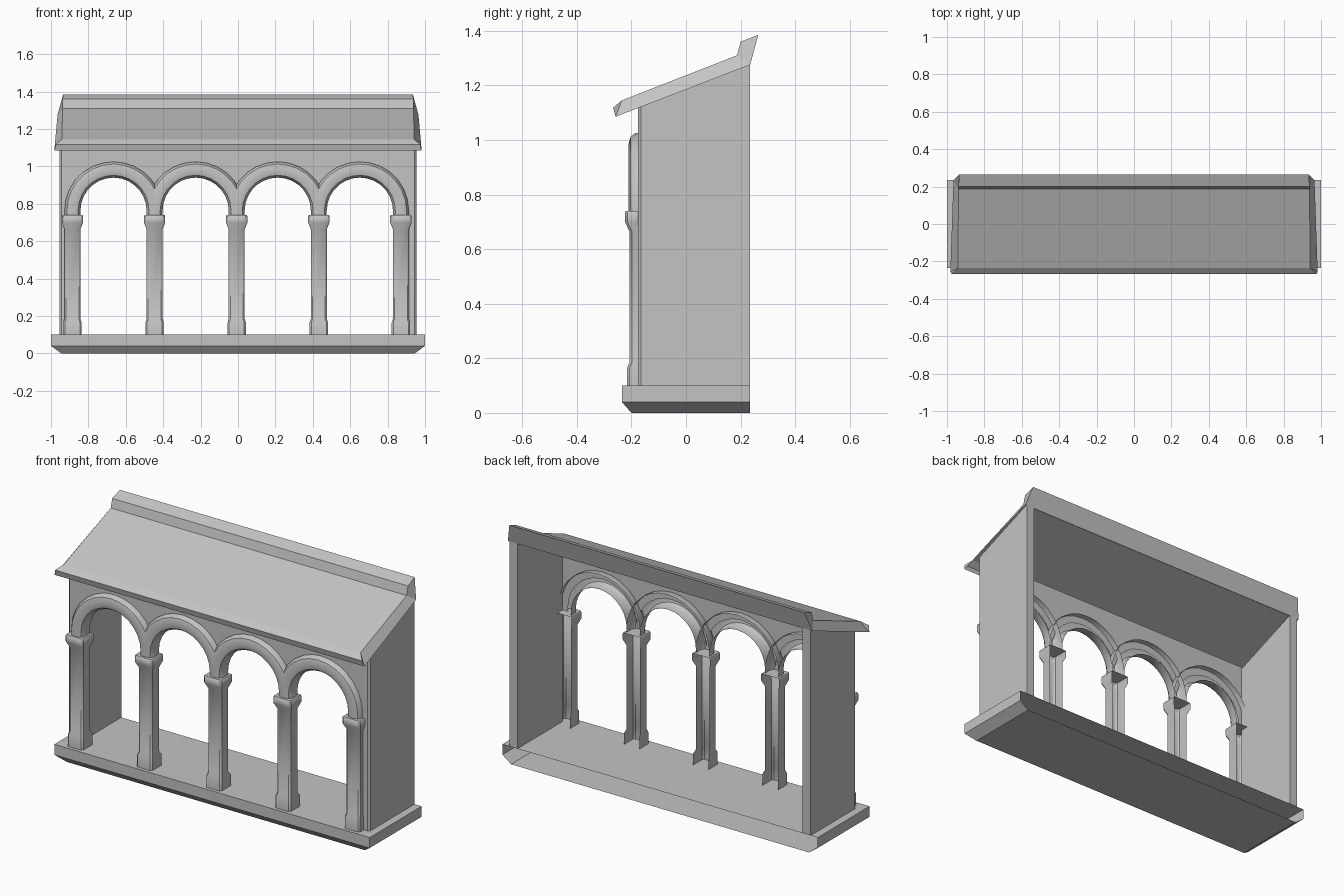
import bpy, bmesh, math

if "Cube" in bpy.data.objects:
    bpy.data.objects.remove(bpy.data.objects["Cube"], do_unlink=True)

GREY = (0.55, 0.55, 0.55, 1)
stone = bpy.data.materials.new("grey stone")
stone.use_nodes = True
stone.diffuse_color = GREY
bsdf = next(n for n in stone.node_tree.nodes if n.type == 'BSDF_PRINCIPLED')
bsdf.inputs["Base Color"].default_value = GREY
bsdf.inputs["Roughness"].default_value = 0.8

BACK = 0.235        # open rear plane
WALL_FRONT = -0.175
COUNT = 4           # arches
PITCH = 0.439
FIRST = -0.885      # first column centre
SPRING = 0.763      # arch centre height
RADIUS = PITCH / 2
CAP_TOP = 0.74


def finish(name, bm, smooth=False, recalc=True):
    if recalc:
        bmesh.ops.recalc_face_normals(bm, faces=bm.faces)
    mesh = bpy.data.meshes.new(name)
    bm.to_mesh(mesh)
    bm.free()
    mesh.materials.append(stone)
    obj = bpy.data.objects.new(name, mesh)
    bpy.context.collection.objects.link(obj)
    if smooth:
        bpy.ops.object.select_all(action='DESELECT')
        obj.select_set(True)
        bpy.context.view_layer.objects.active = obj
        bpy.ops.object.shade_smooth_by_angle(angle=math.radians(40))
    return obj


def loft(bm, rows):
    """Skin a list of equally long point rows; returns the vertex rows."""
    rows = [[bm.verts.new(p) for p in row] for row in rows]
    for a, b in zip(rows, rows[1:]):
        for i in range(len(a) - 1):
            bm.faces.new((a[i], a[i + 1], b[i + 1], b[i]))
    return rows


def channel(name, levels, cx, chamfer, caps):
    """Stacked U-shaped sections, open at the rear; level = z, half width, front, back."""
    bm = bmesh.new()
    rows = []
    for z, w, front, back in levels:
        half = [(w, back), (w, front + chamfer)]
        if chamfer:
            half.append((w - chamfer, front))
        plan = [(-x, y) for x, y in half] + half[::-1]
        rows.append([(cx + x, y, z) for x, y in plan])
    rows = loft(bm, rows)
    for i in caps:
        bm.faces.new(rows[i])
    return finish(name, bm, smooth=chamfer > 0)


# Floor slab with undercut edge, hollow at the rear
channel("floor_slab", [(0, 0.945, -0.2, BACK), (0.04, 1, -0.235, BACK),
                       (0.10, 1, -0.235, BACK)], 0, 0, (0, -1))

# Side walls with sloping tops and a small front corner chamfer
for side, label in ((1, "left"), (-1, "right")):
    bm = bmesh.new()
    plan = [(0.905, BACK), (0.955, BACK), (0.955, WALL_FRONT + 0.01),
            (0.945, WALL_FRONT), (0.905, WALL_FRONT)]
    low = [bm.verts.new((side * x, y, 0.10)) for x, y in plan]
    high = [bm.verts.new((side * x, y, 1.19 + 0.385 * y)) for x, y in plan]
    bm.faces.new(low)
    bm.faces.new(high)
    for i in range(len(plan)):
        j = (i + 1) % len(plan)
        bm.faces.new((low[i], low[j], high[j], high[i]))
    finish(label + "_wall", bm)

# Columns: plinth, shaft and flared capital
levels = [(0.10, 0.049, -0.216, -0.125), (0.165, 0.049, -0.216, -0.125),
          (0.185, 0.043, -0.207, -0.14), (0.665, 0.043, -0.207, -0.14),
          (0.70, 0.057, -0.224, -0.125), (0.735, 0.057, -0.224, -0.125),
          (CAP_TOP, 0.054, -0.221, -0.125)]
for i in range(COUNT + 1):
    channel(f"column_{i + 1}", levels, FIRST + i * PITCH, 0.009, (-1,))

# Arches: rounded mouldings, hollow at the rear
STEPS = 14
angles = [math.pi * (1 - k / STEPS) for k in range(STEPS + 1)]
half = [(0.0425, -0.14), (0.0425, -0.185), (0.03, -0.203)]
section = [(-r, y) for r, y in half] + [(0, -0.211)] + half[::-1]
for i in range(COUNT):
    cx = FIRST + (i + 0.5) * PITCH
    rows = [[(cx + (RADIUS + r) * math.cos(a), y, SPRING + (RADIUS + r) * math.sin(a))
             for r, y in section] for a in angles]
    rows.insert(0, [(x, y, CAP_TOP) for x, y, z in rows[0]])
    rows.append([(x, y, CAP_TOP) for x, y, z in rows[-1]])
    bm = bmesh.new()
    loft(bm, rows)
    finish(f"arch_{i + 1}", bm, smooth=True)

# Thin wall above the arches, as strips from arch line to roof
bm = bmesh.new()
outline = [(-0.945, CAP_TOP)]
for i in range(COUNT):
    cx = FIRST + (i + 0.5) * PITCH
    outline.append((cx - RADIUS, CAP_TOP))
    outline += [(cx + RADIUS * math.cos(a), SPRING + RADIUS * math.sin(a)) for a in angles]
    outline.append((cx + RADIUS, CAP_TOP))
outline.append((0.945, CAP_TOP))
for (x0, z0), (x1, z1) in zip(outline, outline[1:]):
    if x1 - x0 > 0.001:
        bm.faces.new([bm.verts.new((x, WALL_FRONT, z)) for x, z in
                      ((x0, z0), (x1, z1), (x1, 1.135), (x0, 1.135))])
bmesh.ops.remove_doubles(bm, verts=bm.verts, dist=0.0005)
finish("arcade_wall", bm, recalc=False)

# Lean-to roof shell with front lip, raised ridge and slanted ends (y, z, half length)
profile = [(-0.258, 1.085, 0.982), (-0.267, 1.118, 0.974), (-0.235, 1.145, 0.942),
           (0.187, 1.31, 0.938), (0.20, 1.36, 0.938), (0.265, 1.385, 0.935),
           (BACK, 1.275, 0.965)]
bm = bmesh.new()
ends = loft(bm, [[(s * x, y, z) for y, z, x in profile] for s in (-1, 1)])
for v in ends:
    for face in ((0, 1, 2), (0, 2, 3, 6), (3, 4, 5, 6)):
        bm.faces.new([v[k] for k in face])
finish("roof", bm)
